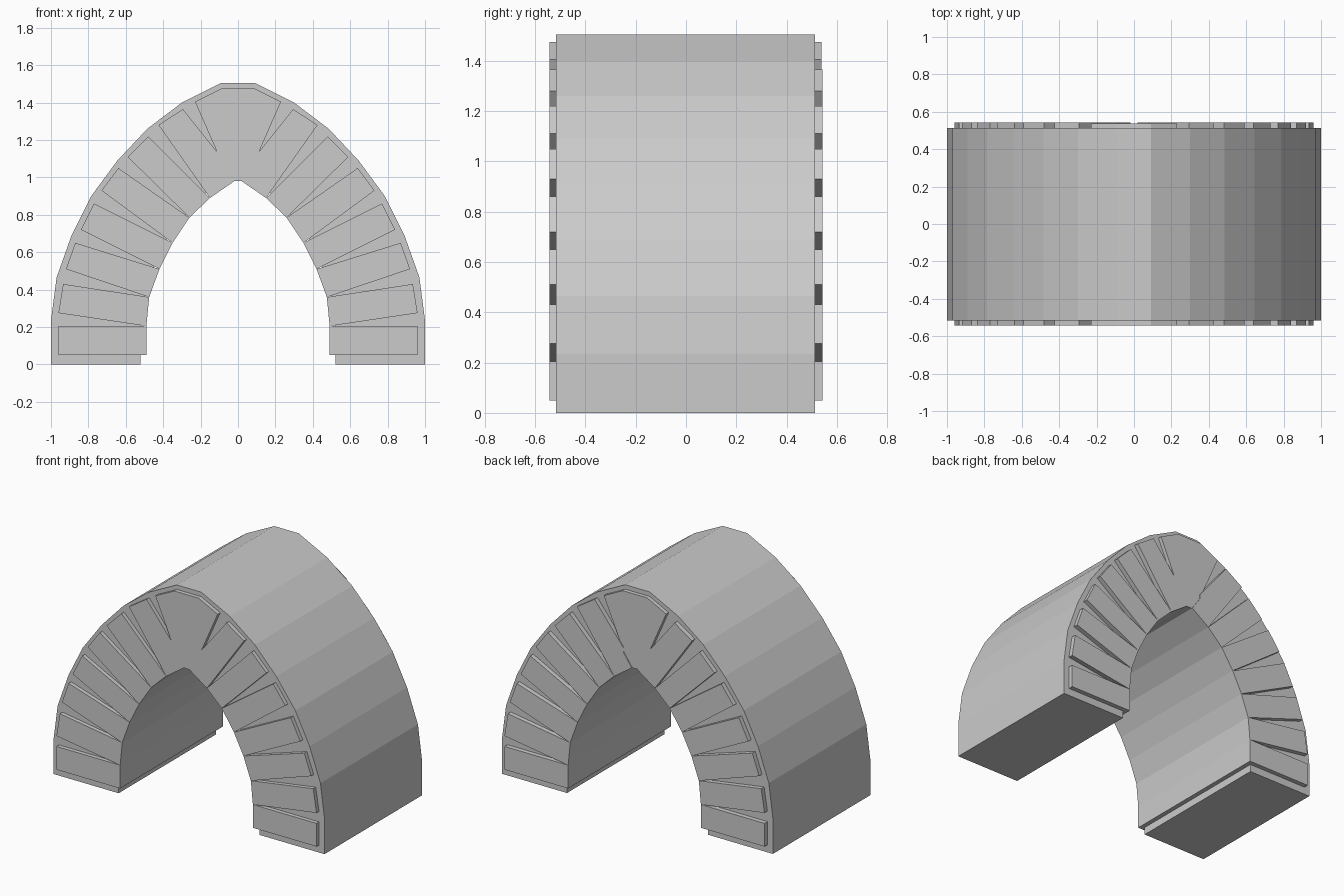
import bpy
import bmesh

cube = bpy.data.objects.get("Cube")
if cube:
    bpy.data.objects.remove(cube, do_unlink=True)

stone = bpy.data.materials.new("grey stone")
stone.use_nodes = True
GREY = (0.6, 0.6, 0.6, 1)
stone.diffuse_color = GREY
stone.node_tree.nodes["Principled BSDF"].inputs["Base Color"].default_value = GREY


def prism(name, outline, y0, y1):
    """Extrude an x-z outline from y0 to y1."""
    bm = bmesh.new()
    face = bm.faces.new([bm.verts.new((x, y0, z)) for x, z in outline])
    ext = bmesh.ops.extrude_face_region(bm, geom=[face])
    verts = [v for v in ext["geom"] if isinstance(v, bmesh.types.BMVert)]
    bmesh.ops.translate(bm, verts=verts, vec=(0, y1 - y0, 0))
    bmesh.ops.recalc_face_normals(bm, faces=bm.faces)
    mesh = bpy.data.meshes.new(name)
    bm.to_mesh(mesh)
    bm.free()
    mesh.materials.append(stone)
    obj = bpy.data.objects.new(name, mesh)
    bpy.context.collection.objects.link(obj)
    return obj


def mirrored(points):
    return [(-x, z) for x, z in reversed(points)]


# Vault core, set back behind the wedge stones
outer = [(1, 0), (1, 0.235), (0.97, 0.465), (0.89, 0.69), (0.785, 0.9),
         (0.645, 1.09), (0.485, 1.26), (0.3, 1.4), (0.09, 1.505)]
core_inner = [(0, 1.03), (0.17, 0.92), (0.28, 0.8), (0.38, 0.67),
              (0.45, 0.52), (0.5, 0.37), (0.52, 0.2), (0.52, 0)]
prism("vault_core", outer + mirrored(outer) + mirrored(core_inner)
      + core_inner[1:], -0.516, 0.512)

# Wedge stones: inner ends share the opening curve, outer ends are spaced apart
inner = [(0.49, 0.05), (0.49, 0.205), (0.475, 0.36), (0.42, 0.51),
         (0.35, 0.65), (0.26, 0.785), (0.15, 0.89), (0.02, 0.98)]
ends = [((0.96, 0.05), (0.96, 0.205)), ((0.96, 0.275), (0.935, 0.43)),
        ((0.92, 0.51), (0.87, 0.65)), ((0.84, 0.72), (0.77, 0.86)),
        ((0.73, 0.93), (0.64, 1.05)), ((0.59, 1.11), (0.48, 1.22)),
        ((0.425, 1.28), (0.295, 1.365))]
gap_low, gap_high = (0.083, 1.07), (0.083, 1.1)
DEPTH = 0.543
for i, (low, high) in enumerate(ends):
    outline = [inner[i], low, high]
    if i == len(ends) - 1:
        outline += [gap_high, gap_low]
    outline.append(inner[i + 1])
    prism(f"left_wedge_stone_{i + 1}", outline, -DEPTH, DEPTH)
    prism(f"right_wedge_stone_{i + 1}", mirrored(outline), -DEPTH, DEPTH)

# Keystone at the crown
half = [inner[-1], gap_low, (0.23, 1.405), (0.09, 1.475)]
prism("keystone", half + mirrored(half), -DEPTH, 0.538)
